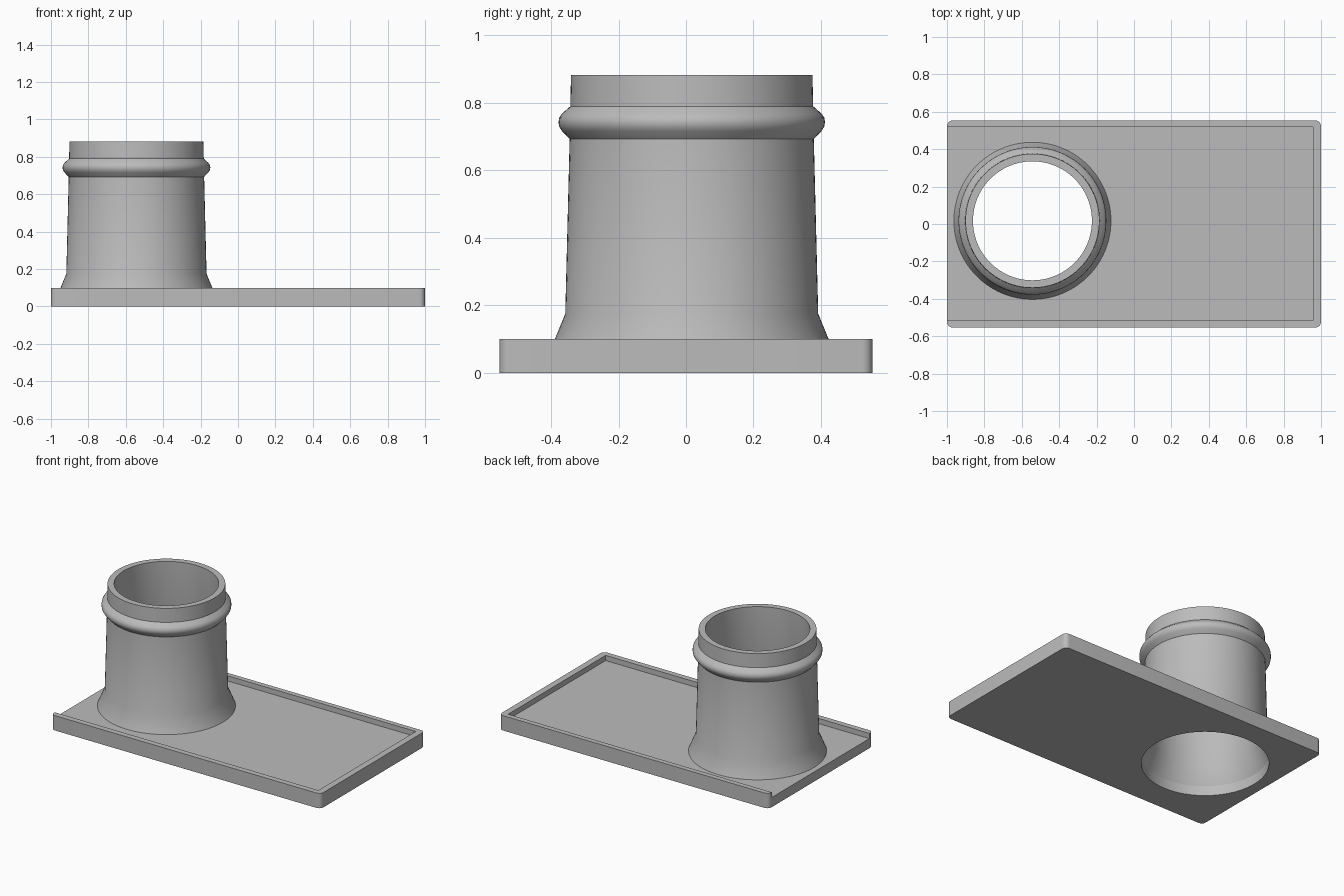
import bpy
import bmesh
from math import radians
from mathutils import Matrix, Vector

default = bpy.data.objects.get("Cube")
if default:
    bpy.data.objects.remove(default)

CENTRE = Vector((-0.543, 0.017, 0))
FLOOR = 0.065
HOLE = 0.383

grey = bpy.data.materials.new("plain_grey")
grey.use_nodes = True
colour = (0.5, 0.5, 0.5, 1)
grey.diffuse_color = colour
grey.node_tree.nodes["Principled BSDF"].inputs["Base Color"].default_value = colour


def add_object(name, bm):
    mesh = bpy.data.meshes.new(name)
    bmesh.ops.recalc_face_normals(bm, faces=bm.faces[:])
    bm.to_mesh(mesh)
    bm.free()
    mesh.materials.append(grey)
    obj = bpy.data.objects.new(name, mesh)
    bpy.context.collection.objects.link(obj)
    return obj


def box(low, high):
    low, high = Vector(low), Vector(high)
    bm = bmesh.new()
    bmesh.ops.create_cube(bm, size=1, matrix=Matrix.Translation((low + high) / 2)
                          @ Matrix.Diagonal((*(high - low), 1)))
    return bm


def lathe(name, profile, steps=96):
    """Spin a closed (radius, height) outline around the pipe axis."""
    bm = bmesh.new()
    verts = [bm.verts.new(CENTRE + Vector((r, 0, z))) for r, z in profile]
    edges = [bm.edges.new((v, verts[i - 1])) for i, v in enumerate(verts)]
    bmesh.ops.spin(bm, geom=verts + edges, cent=CENTRE, axis=(0, 0, 1),
                   angle=radians(360), steps=steps, use_duplicate=False)
    bmesh.ops.remove_doubles(bm, verts=bm.verts[:], dist=0.0001)
    return add_object(name, bm)


def smooth(obj):
    bpy.ops.object.select_all(action="DESELECT")
    obj.select_set(True)
    bpy.context.view_layer.objects.active = obj
    bpy.ops.object.shade_smooth_by_angle(angle=radians(32))


def cut(obj, cutter):
    cutter.hide_render = True
    cutter.hide_set(True)
    mod = obj.modifiers.new(cutter.name, "BOOLEAN")
    mod.operation = "DIFFERENCE"
    mod.solver = "EXACT"
    mod.object = cutter
    bpy.context.view_layer.objects.active = obj
    bpy.ops.object.modifier_apply(modifier=mod.name)
    bpy.data.objects.remove(cutter)


# Base tray: rounded upright corners, raised lip on three sides, open at -x
bm = box((-1, -0.553, 0), (1, 0.553, 0.1))
upright = [e for e in bm.edges if abs(e.verts[0].co.z - e.verts[1].co.z) > 0.05]
bmesh.ops.bevel(bm, geom=upright, offset=0.03, segments=6, profile=0.5, affect="EDGES")
tray = add_object("base_tray", bm)
cut(tray, add_object("recess_cutter", box((-1.2, -0.515, FLOOR), (0.957, 0.519, 0.3))))

# Round opening under the pipe
bm = bmesh.new()
bmesh.ops.create_cone(bm, cap_ends=True, segments=96, radius1=HOLE, radius2=HOLE, depth=0.6,
                      matrix=Matrix.Translation(CENTRE))
cut(tray, add_object("hole_cutter", bm))
smooth(tray)

# Hollow pipe: flared foot, tapered wall, rounded bead and plain rim
pipe = lathe("pipe", [
    (HOLE, FLOOR), (0.42, FLOOR), (0.375, 0.175), (0.362, 0.693),
    (0.385, 0.717), (0.393, 0.73), (0.395, 0.743), (0.393, 0.756), (0.385, 0.768),
    (0.360, 0.79), (0.358, 0.883), (0.318, 0.883), (0.335, 0.175)])
smooth(pipe)
